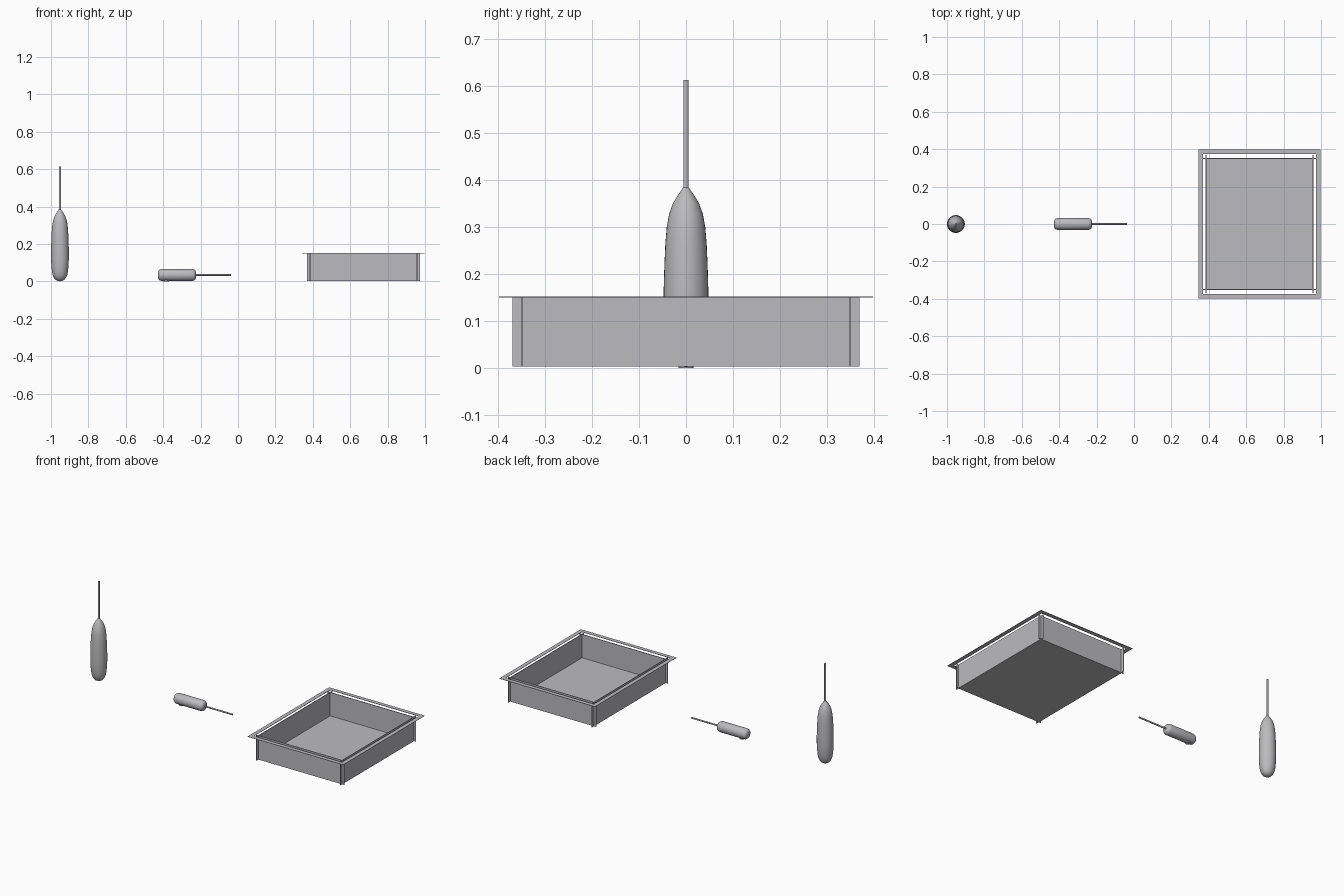
import bpy, bmesh, math
from mathutils import Matrix

if "Cube" in bpy.data.objects:
    bpy.data.objects.remove(bpy.data.objects["Cube"])

grey = bpy.data.materials.new("plain grey")
grey.diffuse_color = (0.5, 0.5, 0.52, 1)
grey.use_nodes = True
grey.node_tree.nodes["Principled BSDF"].inputs["Base Color"].default_value = grey.diffuse_color


def add_object(name, bm, matrix=None):
    bmesh.ops.recalc_face_normals(bm, faces=bm.faces)
    me = bpy.data.meshes.new(name)
    bm.to_mesh(me)
    bm.free()
    ob = bpy.data.objects.new(name, me)
    bpy.context.collection.objects.link(ob)
    me.materials.append(grey)
    if matrix:
        ob.matrix_world = matrix
    return ob


def box(name, x0, x1, y0, y1, z0, z1):
    bm = bmesh.new()
    bmesh.ops.create_cube(bm, size=1, matrix=Matrix.Translation(
        ((x0 + x1) / 2, (y0 + y1) / 2, (z0 + z1) / 2))
        @ Matrix.Diagonal((x1 - x0, y1 - y0, z1 - z0, 1)))
    return add_object(name, bm)


def lathe(name, profile, matrix, sides=32):
    """Revolve (radius, height) points about z, closing both ends on the axis."""
    bm = bmesh.new()
    pts = [bm.verts.new((r, 0, z)) for r, z in profile]
    edges = [bm.edges.new(p) for p in zip(pts, pts[1:])]
    bmesh.ops.spin(bm, geom=pts + edges, cent=(0, 0, 0), axis=(0, 0, 1),
                   angle=2 * math.pi, steps=sides)
    bmesh.ops.remove_doubles(bm, verts=bm.verts, dist=1e-5)
    ob = add_object(name, bm, matrix)
    bpy.ops.object.select_all(action='DESELECT')
    ob.select_set(True)
    bpy.context.view_layer.objects.active = ob
    bpy.ops.object.shade_smooth_by_angle(angle=math.radians(40))
    return ob


# Upright float: elongated body with a pointed neck, and its cable
upright = Matrix.Translation((-0.952, 0, 0))
lathe("upright_float_body", [
    (0, 0), (0.012, 0.002), (0.023, 0.008), (0.032, 0.018), (0.039, 0.034),
    (0.043, 0.055), (0.046, 0.085), (0.0475, 0.12), (0.0475, 0.17),
    (0.046, 0.22), (0.044, 0.265), (0.041, 0.3), (0.036, 0.328),
    (0.028, 0.35), (0.018, 0.367), (0.006, 0.384), (0, 0.384)], upright)
lathe("upright_float_cable",
      [(0, 0.38), (0.0057, 0.38), (0.0057, 0.613), (0, 0.613)], upright, 16)

# Small float lying on its side, with cable and a small round foot
lying = Matrix.Translation((-0.428, 0, 0.034)) @ Matrix.Rotation(math.pi / 2, 4, 'Y')
lathe("lying_float_body", [
    (0, 0), (0.018, 0.001), (0.025, 0.005), (0.03, 0.012), (0.032, 0.022),
    (0.032, 0.183), (0.03, 0.192), (0.025, 0.199), (0.018, 0.203), (0, 0.203)], lying)
lathe("lying_float_cable",
      [(0, 0.2), (0.0048, 0.2), (0.0048, 0.391), (0, 0.391)], lying, 16)
lathe("lying_float_foot", [(0, 0), (0.016, 0), (0.016, 0.006), (0, 0.006)],
      Matrix.Translation((-0.385, 0, 0)), 24)

# Tray: floor and thin walls that cross past each other at the corners
cx, wx, wy, ex, ey, t = 0.671, 0.286, 0.35, 0.301, 0.37, 0.004
z0, z1 = 0.003, 0.151
box("tray_floor", cx - wx, cx + wx, -wy, wy, z0, z0 + 0.003)
for s, side in ((-1, "first"), (1, "second")):
    x, y = cx + s * wx, s * wy
    box(f"tray_{side}_long_wall", x - t / 2, x + t / 2, -ey, ey, z0, z1)
    box(f"tray_{side}_short_wall", cx - ex, cx + ex, y - t / 2, y + t / 2, z0, z1)

# Flat rim frame, standing slightly clear of the walls
ox, oy, w = 0.327, 0.398, 0.025
for s, side in ((-1, "first"), (1, "second")):
    xs = sorted((cx + s * ox, cx + s * (ox - w)))
    ys = sorted((s * oy, s * (oy - w)))
    box(f"rim_{side}_long_strip", *xs, -oy, oy, z1 - 0.001, z1 + 0.001)
    box(f"rim_{side}_short_strip", cx - ox + w, cx + ox - w, *ys, z1 - 0.001, z1 + 0.001)
